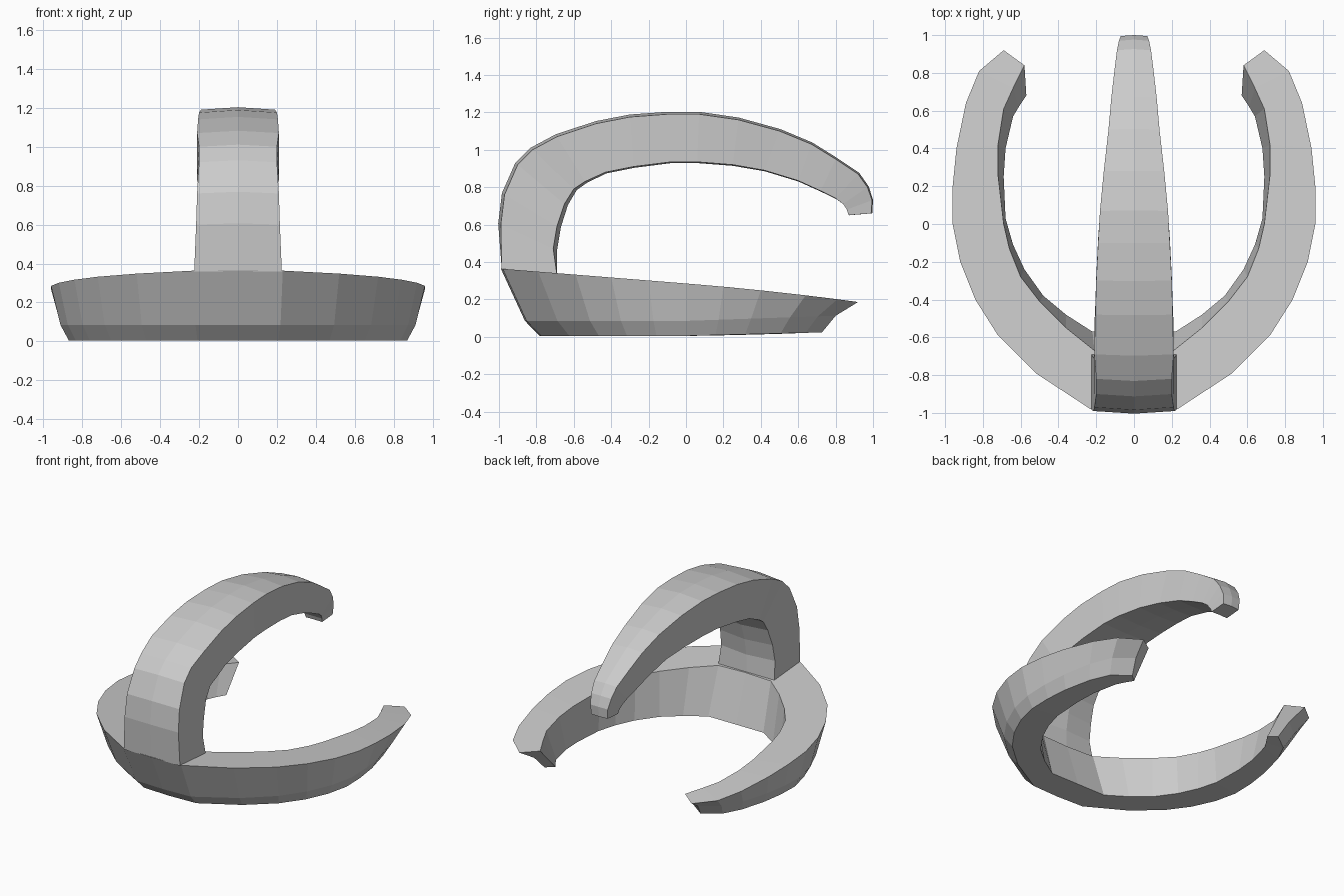
import bpy
import bmesh

default_cube = bpy.data.objects.get("Cube")
if default_cube:
    bpy.data.objects.remove(default_cube, do_unlink=True)

grey = bpy.data.materials.new("plain_grey")
grey.use_nodes = True
colour = (0.6, 0.6, 0.6, 1)
grey.diffuse_color = colour
grey.node_tree.nodes["Principled BSDF"].inputs["Base Color"].default_value = colour


def loft_half(name, sections, closed):
    """Skin a row of cross-sections, cap the far end and mirror across x."""
    bm = bmesh.new()
    rows = [[bm.verts.new(point) for point in section] for section in sections]
    count = len(rows[0])
    for first, second in zip(rows, rows[1:]):
        for i in range(count if closed else count - 1):
            j = (i + 1) % count
            bm.faces.new((first[i], first[j], second[j], second[i]))
    bm.faces.new(rows[-1])
    bmesh.ops.recalc_face_normals(bm, faces=bm.faces[:])
    mesh = bpy.data.meshes.new(name)
    bm.to_mesh(mesh)
    bm.free()
    mesh.materials.append(grey)
    obj = bpy.data.objects.new(name, mesh)
    bpy.context.collection.objects.link(obj)
    mirror = obj.modifiers.new("mirror", 'MIRROR')
    mirror.use_axis[0] = True
    mirror.use_clip = True
    return obj


def rim_height(y):
    """Height of the sloping top face of the open ring."""
    return 0.285 - 0.08 * y - 0.03 * max(y, 0) ** 2


# Open ring: outer rim, inner rim and inner foot in plan, front to tip
ring_plan = [
    ((0, -.99), (0, -.68), (0, -.57)),
    ((.23, -.98), (.21, -.67), (.22, -.57)),
    ((.52, -.79), (.36, -.55), (.36, -.48)),
    ((.72, -.59), (.5, -.41), (.48, -.38)),
    ((.84, -.4), (.6, -.28), (.58, -.24)),
    ((.92, -.2), (.66, -.13), (.64, -.11)),
    ((.96, 0), (.69, 0), (.68, .03)),
    ((.96, .2), (.72, .26), (.69, .25)),
    ((.94, .4), (.72, .42), (.68, .4)),
    ((.89, .64), (.69, .61), (.64, .57)),
    ((.82, .81), (.64, .72), (.61, .62)),
    ((.69, .92), (.58, .84), (.57, .68)),
]
ring_sections = []
for outer, inner, foot in ring_plan:
    x, y = outer
    base = 0.005 + 0.02 * max(y, 0)
    ring_sections.append([
        (x, y, rim_height(y)),
        (x * 0.95, y * 0.87, 0.085 + 0.03 * max(y, 0)),
        (x * 0.905, y * 0.79, base),
        (*foot, base),
        (*inner, rim_height(inner[1])),
    ])
loft_half("open_ring", ring_sections, True)

# Arched arm: half width, outer (y, z) and inner (y, z), base to hooked tip
arm_path = [
    (.225, (-.985, .36), (-.69, .33)),
    (.215, (-.99, .6), (-.71, .47)),
    (.21, (-.97, .76), (-.69, .59)),
    (.2, (-.9, .92), (-.65, .71)),
    (.2, (-.82, 1), (-.6, .79)),
    (.21, (-.69, 1.07), (-.54, .83)),
    (.205, (-.48, 1.14), (-.43, .88)),
    (.2, (-.3, 1.175), (-.28, .91)),
    (.19, (-.1, 1.19), (-.08, .935)),
    (.18, (.07, 1.19), (.06, .935)),
    (.16, (.28, 1.16), (.25, .92)),
    (.135, (.5, 1.1), (.42, .89)),
    (.12, (.67, 1.03), (.6, .835)),
    (.105, (.8, .95), (.72, .78)),
    (.09, (.92, .87), (.8, .74)),
    (.08, (.97, .8), (.84, .71)),
    (.07, (.995, .73), (.86, .68)),
    (.065, (.99, .66), (.87, .65)),
]
arm_sections = []
for width, outer, inner in arm_path:
    # The middle line of both broad faces is slightly crowned
    crown_y = (outer[0] - inner[0]) * 0.05
    crown_z = (outer[1] - inner[1]) * 0.05
    if outer == arm_path[0][1]:
        crown_y = crown_z = 0
    arm_sections.append([
        (0, min(outer[0] + crown_y, 1), outer[1] + crown_z),
        (width, *outer),
        (width, *inner),
        (0, inner[0] - crown_y * -0.5 if crown_y > 0 else inner[0] - crown_y * 1.5,
         inner[1] - crown_z * 0.5),
    ])
loft_half("arched_arm", arm_sections, False)
